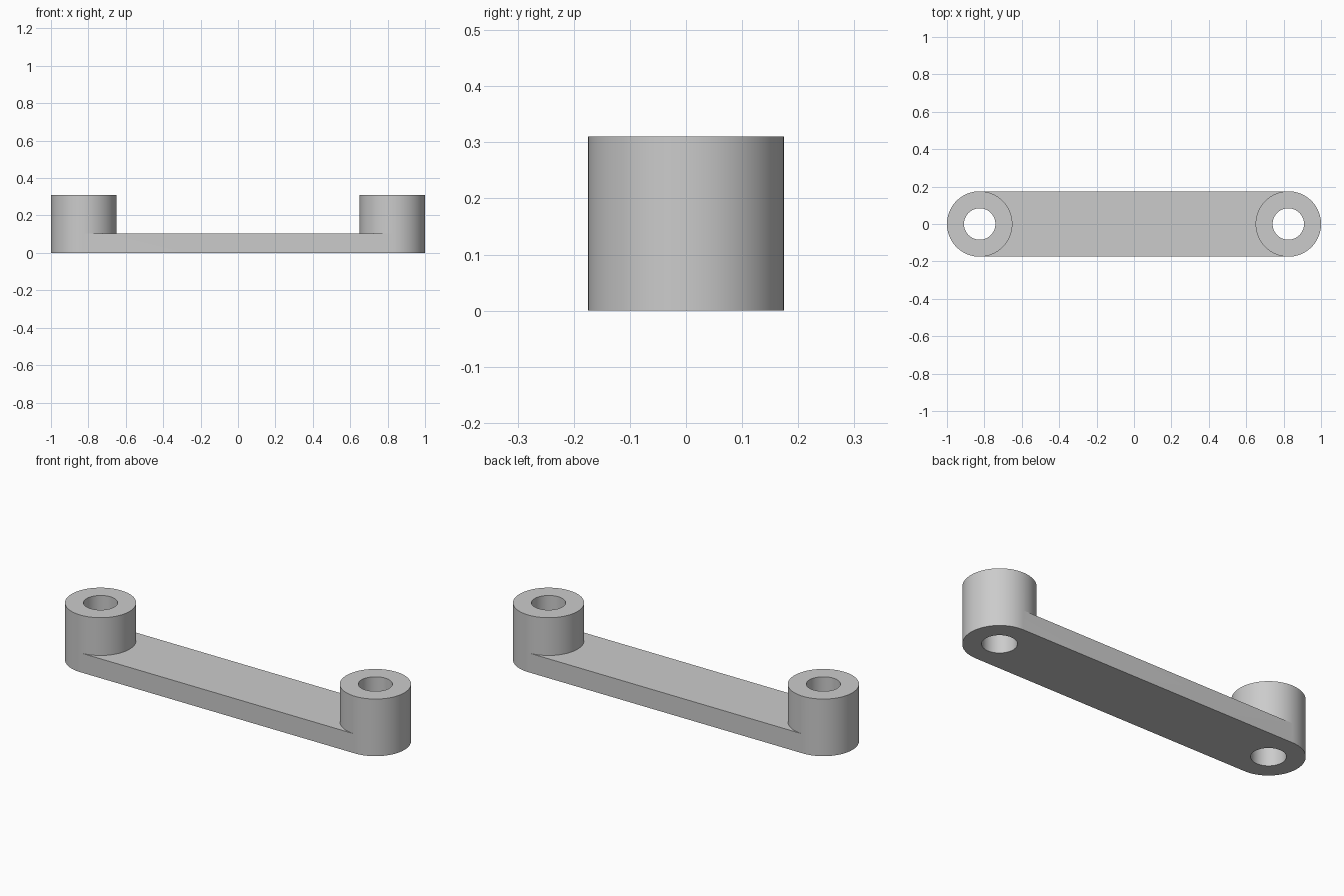
import bpy, bmesh
from math import cos, sin, pi

cube = bpy.data.objects.get("Cube")
if cube:
    bpy.data.objects.remove(cube, do_unlink=True)

SEGMENTS = 96
CENTRE = 0.825        # boss axis distance from the middle
OUTER, BORE = 0.175, 0.084
BAR_TOP, BOSS_TOP = 0.105, 0.31
FIRST, LAST = SEGMENTS // 4, SEGMENTS * 3 // 4   # half circle that meets the bar

grey = bpy.data.materials.new("plain grey")
grey.use_nodes = True
colour = (0.6, 0.6, 0.6, 1)
grey.diffuse_color = colour
grey.node_tree.nodes["Principled BSDF"].inputs["Base Color"].default_value = colour

bm = bmesh.new()


def ring(side, radius, z):
    angles = [2 * pi * i / SEGMENTS for i in range(SEGMENTS)]
    return [bm.verts.new((side * (CENTRE + radius * cos(a)), radius * sin(a), z))
            for a in angles]


def bridge(a, b, skip=range(0)):
    for i in range(SEGMENTS):
        if i not in skip:
            j = (i + 1) % SEGMENTS
            bm.faces.new((a[i], a[j], b[j], b[i]))


def boss(side):
    """Bored boss; its lower wall is left open where the bar joins."""
    low, mid, top = (ring(side, OUTER, z) for z in (0, BAR_TOP, BOSS_TOP))
    bore_low, bore_top = (ring(side, BORE, z) for z in (0, BOSS_TOP))
    bridge(low, mid, range(FIRST, LAST))
    bridge(mid, top)
    bridge(top, bore_top)
    bridge(bore_top, bore_low)
    bridge(bore_low, low)
    return low, mid


# Two bosses
left_low, left_mid = boss(1)
right_low, right_mid = boss(-1)

# Bar between them: top, underside and two long sides
for a, b in ((left_mid, right_mid), (left_low, right_low)):
    bm.faces.new(a[FIRST:LAST + 1] + b[FIRST:LAST + 1][::-1])
for i in (FIRST, LAST):
    bm.faces.new((left_low[i], left_mid[i], right_mid[i], right_low[i]))

bmesh.ops.recalc_face_normals(bm, faces=bm.faces)
mesh = bpy.data.meshes.new("link_arm")
bm.to_mesh(mesh)
bm.free()
mesh.materials.append(grey)

link_arm = bpy.data.objects.new("link_arm", mesh)
bpy.context.collection.objects.link(link_arm)
bpy.ops.object.select_all(action="DESELECT")
link_arm.select_set(True)
bpy.context.view_layer.objects.active = link_arm
bpy.ops.object.shade_smooth_by_angle(angle=pi / 6)
